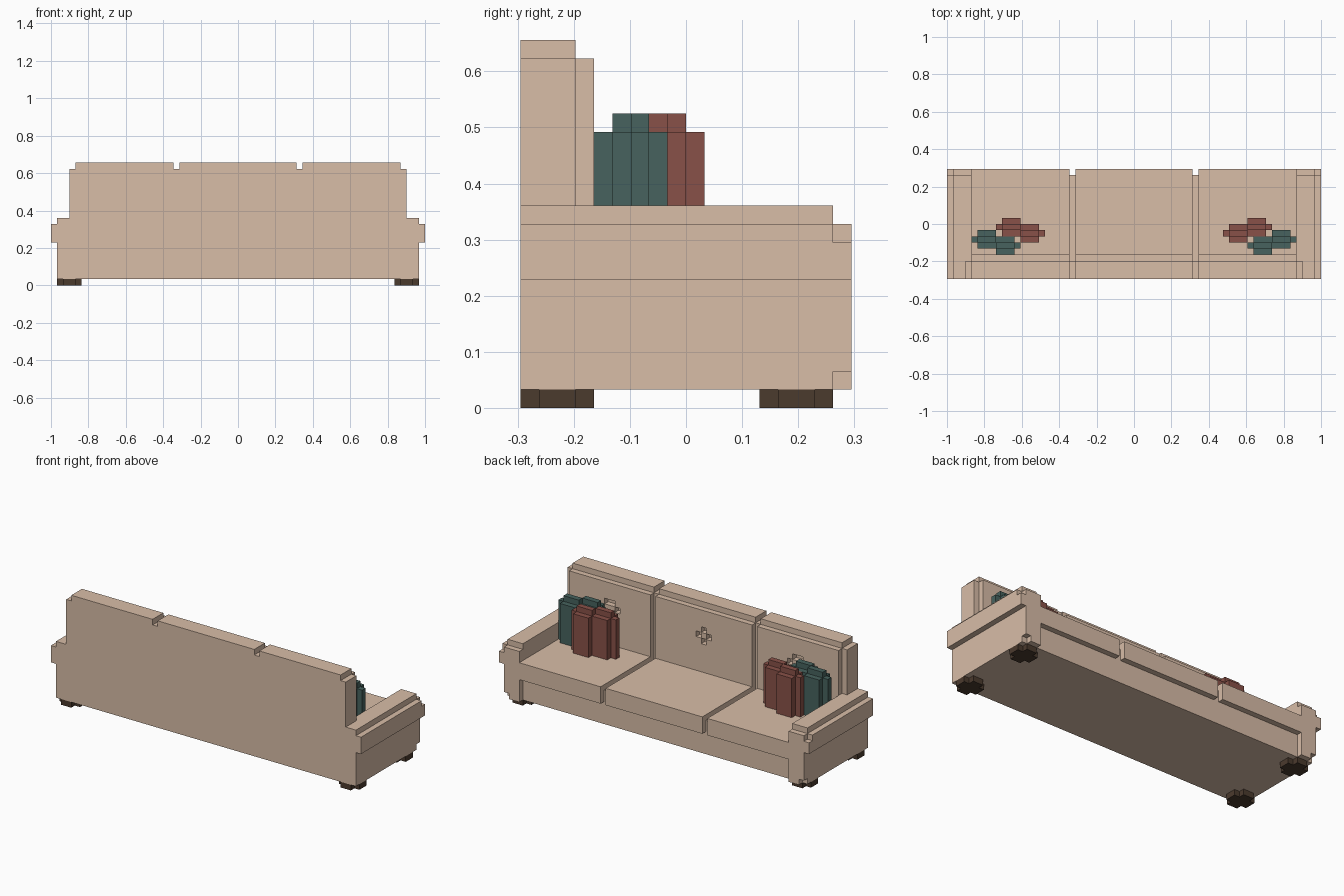
import bpy
import bmesh
from itertools import product
from mathutils import Vector

U = 2 / 61  # one block unit; all sizes below are in blocks
SEAT = 8    # height of the seat surface

cube = bpy.data.objects.get("Cube")
if cube:
    bpy.data.objects.remove(cube, do_unlink=True)


def material(name, rgb):
    mat = bpy.data.materials.new(name)
    mat.use_nodes = True
    color = (*rgb, 1)
    mat.diffuse_color = color
    bsdf = next(n for n in mat.node_tree.nodes if n.type == 'BSDF_PRINCIPLED')
    bsdf.inputs["Base Color"].default_value = color
    bsdf.inputs["Roughness"].default_value = 0.9
    return mat


TAN = material("tan_fabric", (0.69, 0.508, 0.388))
TEAL = material("teal_fabric", (0.063, 0.123, 0.112))
RED = material("red_fabric", (0.250, 0.083, 0.065))
WOOD = material("dark_wood", (0.071, 0.043, 0.027))

owner = {}  # block -> part that fills it
parts = {}  # part name -> material


def blocks(box):
    """Lowest corners of the unit blocks in a box of (x range, y range, z range)."""
    return product(*([low + i for i in range(int(high - low))] for low, high in box))


def part(name, mat, boxes, side=1, pits=()):
    """Claim the blocks of a part, less its pits; side -1 mirrors x."""
    parts[name] = mat
    empty = {b for box in pits for b in blocks(box)}
    for box in boxes:
        for b in blocks(box):
            if b not in empty:
                x, y, z = b
                owner.setdefault((x if side > 0 else -x - 1, y, z), name)


def build(name, mat):
    """Make one object from the outer block faces, merging flat areas."""
    bm = bmesh.new()
    for block in [b for b, n in owner.items() if n == name]:
        center = Vector(block) + Vector((0.5, 0.5, 0.5))
        for axis, sign in product(range(3), (-1, 1)):
            step = Vector((0, 0, 0))
            step[axis] = sign
            if tuple(Vector(block) + step) in owner:
                continue
            u, v = Vector((0, 0, 0)), Vector((0, 0, 0))
            u[(axis + 1) % 3] = 0.5
            v[(axis + 2) % 3] = 0.5 * sign
            mid = center + step / 2
            bm.faces.new([bm.verts.new(U * p) for p in
                          (mid - u - v, mid + u - v, mid + u + v, mid - u + v)])
    bmesh.ops.remove_doubles(bm, verts=bm.verts, dist=U / 100)
    bmesh.ops.dissolve_limit(bm, angle_limit=0.01, verts=bm.verts, edges=bm.edges)
    mesh = bpy.data.meshes.new(name)
    bm.to_mesh(mesh)
    bm.free()
    mesh.materials.append(mat)
    bpy.context.scene.collection.objects.link(bpy.data.objects.new(name, mesh))


def seat_cushion(name, x0, x1, side=1):
    """Seat pad that folds over the front edge."""
    part(name, TAN, [((x0, x1), (-6, 8), (SEAT - 1, SEAT)),
                     ((x0, x1), (8, 9), (5, SEAT))], side)


def back_cushion(name, x0, x1, b0, b1, side=1):
    """Back cushion with four pits around a button that spans b0 to b1."""
    y = (-6, -5)
    pits = [((b0 - 1, b0), y, (14, 15)), ((b1, b1 + 1), y, (14, 15)),
            ((b0, b1), y, (13, 14)), ((b0, b1), y, (15, 16))]
    part(name, TAN, [((x0, x1), y, (SEAT, 19))], side, pits)


def pillow(name, mat, outer, y, side):
    """Throw pillow of two stepped halves, the outer one nearer the seat edge."""
    boxes = []
    for x, yc in ((outer - 3, y), (outer - 6, y - 1)):
        boxes += [((x, x + 3), (yc - 1, yc + 2), (SEAT, 15)),
                  ((x, x + 3), (yc, yc + 1), (15, 16))]
    # thin side seams
    boxes += [((outer, outer + 1), (y, y + 1), (SEAT, 15)),
              ((outer - 7, outer - 6), (y - 1, y), (SEAT, 15))]
    part(name, mat, boxes, side)


# Frame
part("seat_base", TAN, [((-26.5, 26.5), (-9, 8), (1, SEAT - 1))])
part("back_frame", TAN, [((-27.5, 27.5), (-9, -6), (SEAT - 1, 19))])

# Middle cushions
seat_cushion("middle_seat_cushion", -9.5, 9.5)
part("middle_back_top", TAN, [((-9.5, 9.5), (-9, -6), (19, 20))])
back_cushion("middle_back_cushion", -9.5, 9.5, -0.5, 0.5)

for side, label in ((1, "left"), (-1, "right")):
    # Side cushions
    seat_cushion(label + "_seat_cushion", 10.5, 26.5, side)
    part(label + "_back_top", TAN, [((10.5, 26.5), (-9, -6), (19, 20))], side)
    back_cushion(label + "_back_cushion", 10.5, 26.5, 17.5, 19.5, side)

    # Rolled arm with stepped edges and a notched front foot
    part(label + "_arm", TAN, [
        ((26.5, 29.5), (-9, 8), (1, 11)),
        ((26.5, 29.5), (8, 9), (2, 10)),
        ((26.5, 28.5), (8, 9), (1, 2)),
        ((29.5, 30.5), (-9, 8), (7, 10)),
        ((29.5, 30.5), (8, 9), (7, 9))], side)

    # Throw pillows
    pillow(label + "_red_pillow", RED, 21.5, -1, side)
    pillow(label + "_teal_pillow", TEAL, 25.5, -3, side)

    # Feet with clipped corners
    for y, end in ((-9, "rear"), (4, "front")):
        part(f"{label}_{end}_foot", WOOD, [
            ((25.5, 29.5), (y + 1, y + 3), (0, 1)),
            ((26.5, 28.5), (y, y + 1), (0, 1)),
            ((26.5, 28.5), (y + 3, y + 4), (0, 1))], side)

for part_name, part_material in parts.items():
    build(part_name, part_material)
